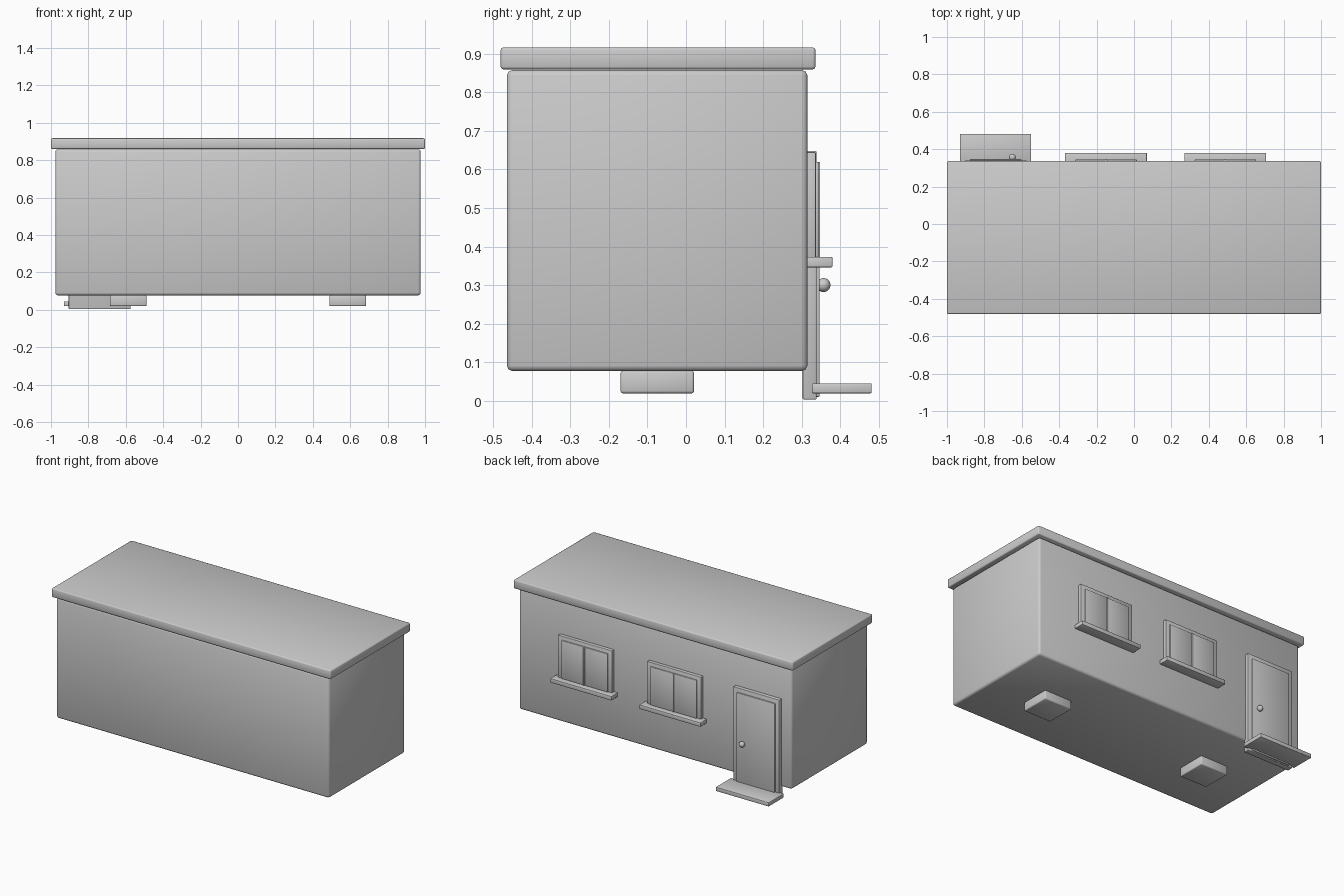
import bpy

cube = bpy.data.objects.get("Cube")
if cube:
    bpy.data.objects.remove(cube, do_unlink=True)

# One plain grey for the whole building
grey = bpy.data.materials.new("plain grey")
grey.use_nodes = True
grey.diffuse_color = (0.6, 0.6, 0.6, 1)
grey.node_tree.nodes["Principled BSDF"].inputs["Base Color"].default_value = grey.diffuse_color


def box(name, x, y, z, bevel=0.003, segments=2):
    """Softly rounded box between (min, max) pairs on each axis."""
    spans = (x, y, z)
    bpy.ops.mesh.primitive_cube_add(size=1, location=[sum(s) / 2 for s in spans])
    ob = bpy.context.object
    ob.name = name
    ob.scale = [s[1] - s[0] for s in spans]
    bpy.ops.object.transform_apply(location=False, rotation=False, scale=True)
    mod = ob.modifiers.new("rounded edges", "BEVEL")
    mod.width = bevel
    mod.segments = segments
    mod.limit_method = "NONE"
    ob.data.materials.append(grey)
    bpy.ops.object.shade_smooth()
    return ob


def around(centre, half):
    return (centre - half, centre + half)


# Main block and overhanging flat roof
box("building_body", (-0.977, 0.977), (-0.465, 0.315), (0.077, 0.858), 0.014)
box("flat_roof", (-1, 1), (-0.481, 0.336), (0.86, 0.917), 0.007)

# Support blocks beneath the floor
for side, centre in (("left", 0.587), ("right", -0.587)):
    box(side + "_support_block", around(centre, 0.098), (-0.17, 0.021),
        (0.019, 0.077), 0.006)

# Door with frame, knob and step
door_x = -0.74
box("door_frame", around(door_x, 0.165), (0.303, 0.339), (0.003, 0.648))
box("door_panel", around(door_x, 0.138), (0.33, 0.347), (0.01, 0.62))
box("door_step", around(door_x, 0.19), (0.327, 0.482), (0.019, 0.045))
bpy.ops.mesh.primitive_uv_sphere_add(segments=24, ring_count=12, radius=0.018,
                                     location=(-0.65, 0.357, 0.3))
knob = bpy.context.object
knob.name = "door_knob"
knob.data.materials.append(grey)
bpy.ops.object.shade_smooth()

# Two windows, each with frame, two panes, centre bar and sill
for side, centre in (("left", 0.488), ("right", -0.15)):
    box(side + "_window_frame", around(centre, 0.193), (0.31, 0.337), (0.36, 0.645))
    for hand in (-1, 1):
        box(side + "_window_pane", around(centre + hand * 0.084, 0.081),
            (0.33, 0.344), (0.372, 0.62))
    box(side + "_window_bar", around(centre, 0.005), (0.33, 0.348), (0.372, 0.62), 0.001)
    box(side + "_window_sill", around(centre, 0.219), (0.305, 0.38), (0.346, 0.373))
